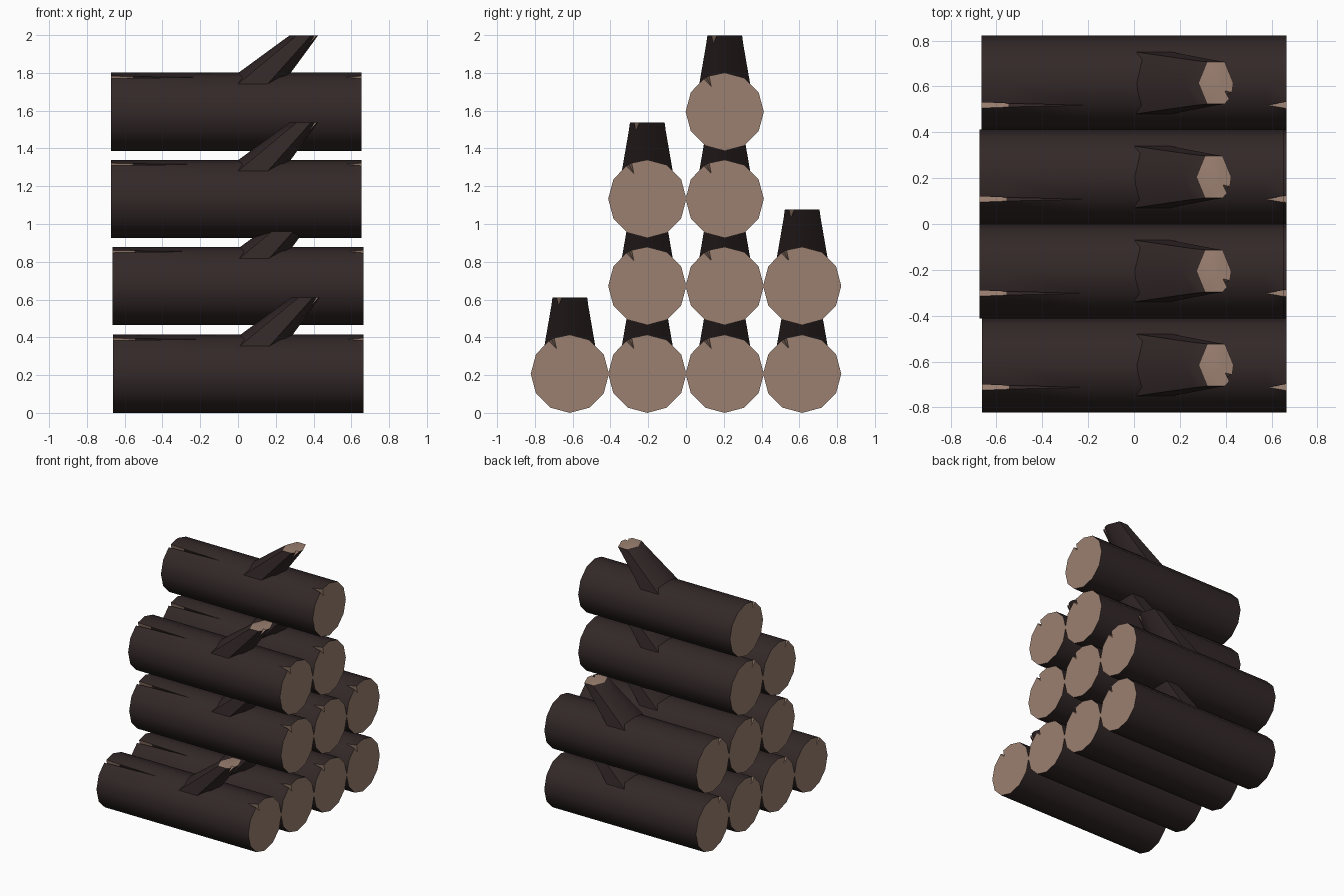
import bpy, bmesh, math
from mathutils import Vector

if "Cube" in bpy.data.objects:
    bpy.data.objects.remove(bpy.data.objects["Cube"])


def material(name, rgb):
    m = bpy.data.materials.new(name)
    m.diffuse_color = (*rgb, 1)
    m.use_nodes = True
    m.node_tree.nodes["Principled BSDF"].inputs["Base Color"].default_value = m.diffuse_color
    return m


BARK = material("dark bark", (0.033, 0.021, 0.021))
WOOD = material("cut wood", (0.33, 0.216, 0.165))
R = 0.207


def section(angles, notch, spread, depth, place):
    """Ring of points; the last three form a crack (closed when spread is 0)."""
    pts = [(a, 1) for a in angles]
    pts += [(notch - spread, 1), (notch, 1 - depth), (notch + spread, 1)]
    return [place(s * math.cos(math.radians(a)), s * math.sin(math.radians(a)))
            for a, s in pts]


def loft(name, rings, wood_segments, wood_caps):
    """Skin the rings, fan the caps, colour cracks and cut ends as wood."""
    bm = bmesh.new()
    vs = [[bm.verts.new(p) for p in ring] for ring in rings]
    n = len(rings[0])
    for s in range(len(rings) - 1):
        for i in range(n):
            j = (i + 1) % n
            f = bm.faces.new((vs[s][i], vs[s][j], vs[s + 1][j], vs[s + 1][i]))
            f.material_index = int(s in wood_segments and i in (n - 3, n - 2))
    for k in (0, -1):
        pts = [Vector(p) for p in rings[k]]
        c = bm.verts.new(sum(pts, Vector()) / n)
        for i in range(n):
            f = bm.faces.new((vs[k][i], vs[k][(i + 1) % n], c))
            f.material_index = int(k in wood_caps)
    bmesh.ops.remove_doubles(bm, verts=bm.verts, dist=0.0005)
    bmesh.ops.recalc_face_normals(bm, faces=bm.faces)
    me = bpy.data.meshes.new(name)
    bm.to_mesh(me)
    bm.free()
    me.materials.append(BARK)
    me.materials.append(WOOD)
    me.polygons.foreach_set("use_smooth", [True] * len(me.polygons))
    me.set_sharp_from_angle(angle=math.radians(40))
    return me


# log: twelve-sided, with a long crack at one end and a short one at the other
log_angles = [150 + 30 * i for i in range(11)]
log_rings = [section(log_angles, 478, spread, depth,
                     lambda c, s, x=x: (x, R * c, R * s))
             for x, spread, depth in ((-0.667, 4, 0.27), (-0.55, 2.5, 0.18),
                                      (-0.22, 0, 0), (0.58, 0, 0),
                                      (0.661, 4.5, 0.27))]
log_mesh = loft("log", log_rings, {0, 3}, {0, -1})

# branch stub: leaning, tapered, six-sided, with a nick in its flat cut top
stub_angles = [60 * i for i in range(6)]
stub_rings = [section(stub_angles, 328, spread, depth,
                      lambda c, s, x=x, rx=rx, ry=ry, z=z:
                      (x + rx * c, ry * s, z))
              for x, rx, ry, z, spread, depth in (
                  (0.035, 0.172, 0.165, 0.10, 0, 0),
                  (0.308, 0.090, 0.113, 0.36, 0, 0),
                  (0.355, 0.075, 0.106, 0.405, 9, 0.4))]
stub_mesh = loft("branch_stub", stub_rings, {1}, {-1})

# stack: four columns of different heights
for col, (y, count) in enumerate(((-0.615, 1), (-0.205, 3), (0.205, 4), (0.615, 2))):
    for level in range(count):
        dx = (0.004, 0.003, -0.006, -0.006)[level]
        for name, me in (("log", log_mesh), ("branch_stub", stub_mesh)):
            ob = bpy.data.objects.new(f"{name}_{col}_{level}", me)
            ob.location = (dx, y, R + 0.004 + 0.461 * level)
            if level == 0:
                ob.location.z = R
            bpy.context.collection.objects.link(ob)
